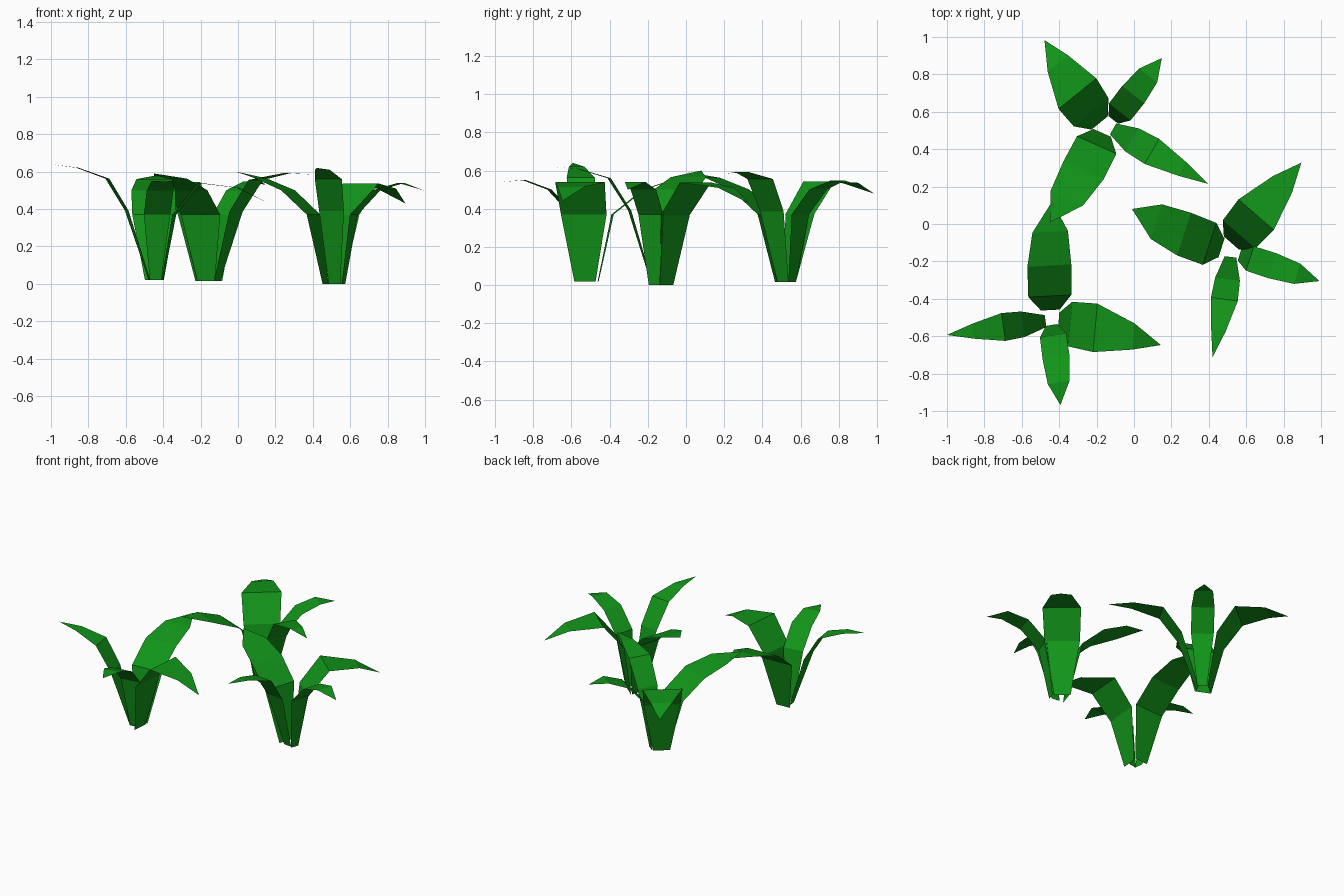
import bpy
from math import radians
from mathutils import Vector, Matrix

if "Cube" in bpy.data.objects:
    bpy.data.objects.remove(bpy.data.objects["Cube"])

green = bpy.data.materials.new("leaf_green")
green.diffuse_color = (0.006, 0.3, 0.01, 1)
green.use_nodes = True
green.node_tree.nodes["Principled BSDF"].inputs["Base Color"].default_value = green.diffuse_color


def leaf_rows(pointed, tip_z):
    """Rows of (distance fraction, width fraction, height) from base to last crease."""
    if pointed:
        t = (tip_z - 0.45) / 0.17
        return [(0.12 + 0.10 * t, 0.92, 0.37 + 0.02 * t),
                (0.36 + 0.06 * t, 1.0, 0.54 + 0.02 * t),
                (0.73, 0.54, 0.52 + 0.09 * t)]
    t = (tip_z - 0.5) / 0.1
    return [(0.13, 0.98, 0.37),
            (0.41, 1.0, 0.50),
            (0.72, 0.81, 0.54 + 0.025 * t)]


def add_leaf(verts, faces, ground, pointed, x, y, angle, width, length, tip_z, bend):
    turn = Matrix.Translation((x, y, 0)) @ Matrix.Rotation(radians(angle), 4, 'Z')
    start = len(verts)
    for d, w, z in [(0, 0.43, ground)] + leaf_rows(pointed, tip_z):
        side = bend * d ** 2
        for s in (-1, 1):
            verts.append(turn @ Vector((d * length, side + s * w * width / 2, z)))
    verts.append(turn @ Vector((length, bend, tip_z)))
    for i in range(start, start + 6, 2):
        faces.append((i, i + 2, i + 3, i + 1))
    faces.append((start + 6, start + 8, start + 7))


def add_plant(name, ground, leaves):
    verts, faces = [], []
    for leaf in leaves:
        add_leaf(verts, faces, ground, *leaf)
    mesh = bpy.data.meshes.new(name)
    mesh.from_pydata(verts, [], faces)
    mesh.materials.append(green)
    bpy.context.collection.objects.link(bpy.data.objects.new(name, mesh))


# leaf: pointed?, base x, base y, heading, width, length, tip height, sideways bend
add_plant("back_plant", 0.015, [
    (True, -0.184, 0.54, 129, 0.26, 0.53, 0.48, -0.05),
    (False, -0.17, 0.487, 246, 0.235, 0.55, 0.59, -0.06),
    (True, -0.112, 0.508, -30, 0.155, 0.587, 0.585, 0.0),
    (False, -0.11, 0.556, 52, 0.15, 0.42, 0.53, 0.0)])

add_plant("front_left_plant", 0.02, [
    (False, -0.447, -0.46, 93, 0.235, 0.58, 0.58, -0.04),
    (True, -0.473, -0.519, 188, 0.15, 0.533, 0.64, 0.0),
    (True, -0.404, -0.529, -5, 0.26, 0.556, 0.44, -0.07),
    (False, -0.441, -0.54, -81, 0.145, 0.43, 0.54, -0.02)])

add_plant("right_plant", 0.0, [
    (True, 0.521, -0.102, 49, 0.25, 0.57, 0.43, 0.0),
    (False, 0.468, -0.128, 162, 0.24, 0.52, 0.60, -0.05),
    (False, 0.564, -0.166, -18, 0.14, 0.45, 0.50, 0.0),
    (True, 0.516, -0.176, 263, 0.145, 0.545, 0.62, -0.03)])
